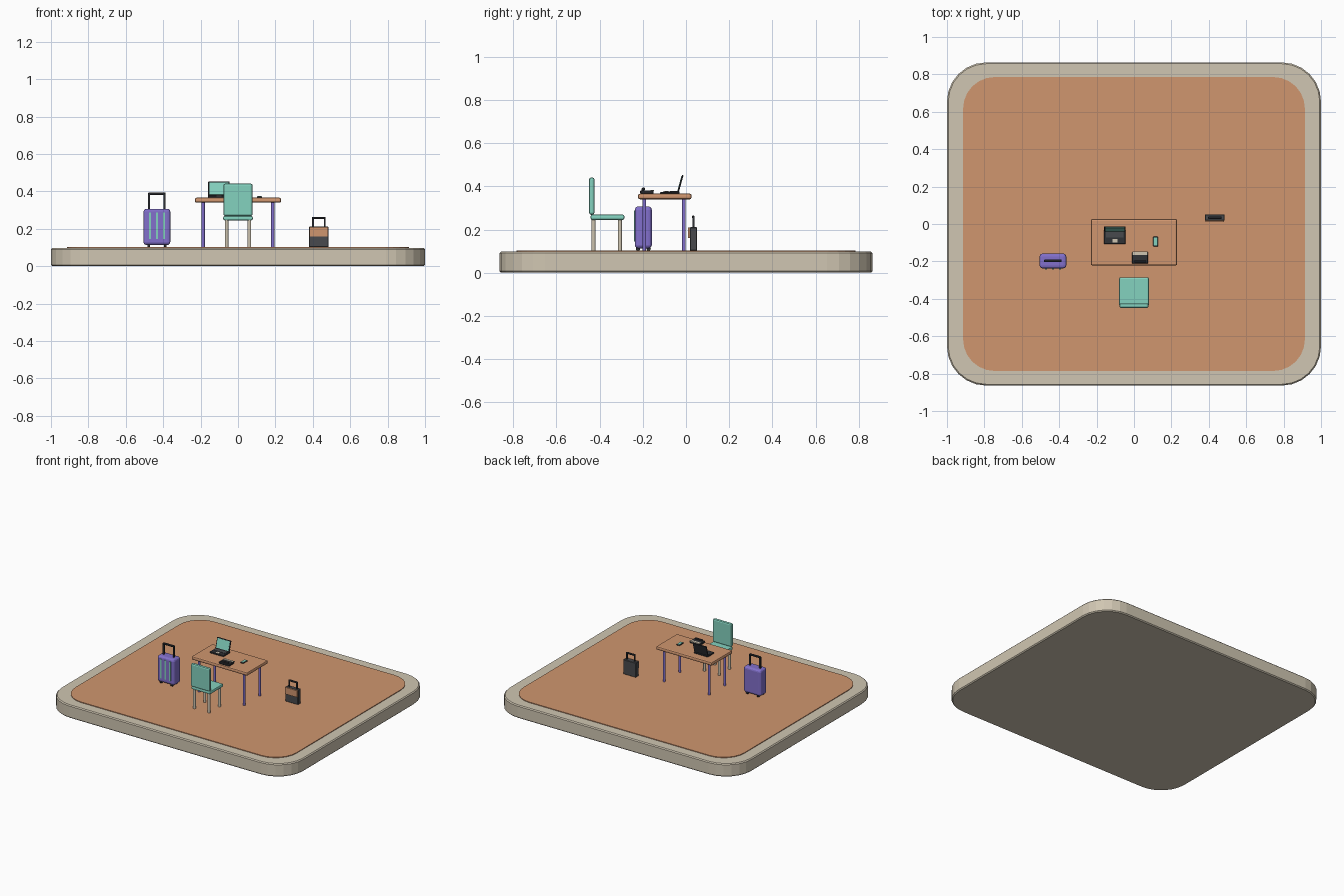
import bpy, bmesh, math
from mathutils import Matrix

if "Cube" in bpy.data.objects:
    bpy.data.objects.remove(bpy.data.objects["Cube"])


def lin(c):
    return c / 12.92 if c <= 0.04045 else ((c + 0.055) / 1.055) ** 2.4


def mat(name, h):
    m = bpy.data.materials.new(name)
    m.diffuse_color = [lin(int(h[i:i + 2], 16) / 255) for i in (0, 2, 4)] + [1]
    m.use_nodes = True
    m.node_tree.nodes["Principled BSDF"].inputs["Base Color"].default_value = m.diffuse_color
    return m


STONE = mat("warm stone", "D0C6B2")
CLAY = mat("clay orange", "D0966F")
TEAL = mat("teal", "84D2BF")
PURPLE = mat("purple", "8270CC")
DARK = mat("charcoal", "303236")
GREY = mat("dark grey", "484A4D")


def finish(name, bm, m):
    bmesh.ops.recalc_face_normals(bm, faces=bm.faces[:])
    me = bpy.data.meshes.new(name)
    bm.to_mesh(me)
    bm.free()
    me.materials.append(m)
    ob = bpy.data.objects.new(name, me)
    bpy.context.collection.objects.link(ob)
    return ob


def box(name, x, y, z, m, bevel=0, seg=2):
    """Box from (min, max) ranges with optional rounded edges."""
    bm = bmesh.new()
    bmesh.ops.create_cube(bm, size=1)
    for v in bm.verts:
        v.co = [(r[0] + r[1]) / 2 + c * (r[1] - r[0]) for r, c in zip((x, y, z), v.co)]
    if bevel:
        bmesh.ops.bevel(bm, geom=bm.edges[:], offset=bevel, segments=seg,
                        profile=0.5, affect='EDGES')
    return finish(name, bm, m)


def cylinder(name, c, r, depth, m, axis='Z', sides=12):
    bm = bmesh.new()
    rot = Matrix.Rotation(math.pi / 2, 4, 'Y') if axis == 'X' else Matrix()
    bmesh.ops.create_cone(bm, cap_ends=True, segments=sides, radius1=r, radius2=r,
                          depth=depth, matrix=Matrix.Translation(c) @ rot)
    return finish(name, bm, m)


def slab(name, hx, hy, r, z0, z1, m, bevel=0, seg=6):
    """Rounded rectangle plate centred on the origin."""
    bm = bmesh.new()
    pts = []
    for k, (sx, sy) in enumerate(((1, 1), (-1, 1), (-1, -1), (1, -1))):
        for i in range(seg + 1):
            a = math.pi / 2 * (k + i / seg)
            pts.append(bm.verts.new((sx * (hx - r) + r * math.cos(a),
                                     sy * (hy - r) + r * math.sin(a), z0)))
    f = bm.faces.new(pts)
    ext = bmesh.ops.extrude_face_region(bm, geom=[f])
    for g in ext["geom"]:
        if isinstance(g, bmesh.types.BMVert):
            g.co.z = z1
    if bevel:
        rim = [e for e in bm.edges if abs(e.verts[0].co.z - e.verts[1].co.z) < 1e-6]
        bmesh.ops.bevel(bm, geom=rim, offset=bevel, segments=1, affect='EDGES')
    return finish(name, bm, m)


def handle(name, x0, x1, y, z0, z1, t, m):
    """Upside-down U handle."""
    for side, x in (("left", x0), ("right", x1 - t)):
        box(f"{name}_{side}_rod", (x, x + t), (y - t / 2, y + t / 2), (z0, z1 - t / 2), m)
    box(f"{name}_grip", (x0, x1), (y - t * 0.7, y + t * 0.7), (z1 - t * 1.3, z1), m, t * 0.3, 1)


# Platform and floor inlay
slab("platform", 1.0, 0.864, 0.21, 0, 0.097, STONE, 0.007)
slab("floor_inlay", 0.914, 0.786, 0.17, 0.09, 0.102, CLAY)
F = 0.101

# Table
box("table_top", (-0.231, 0.231), (-0.222, 0.026), (0.340, 0.366), CLAY, 0.009)
for x in (-0.186, 0.186):
    for y in (-0.193, -0.010):
        cylinder("table_leg", (x, y, (F + 0.345) / 2), 0.0085, 0.345 - F, PURPLE)

# Chair
box("chair_seat", (-0.079, 0.079), (-0.442, -0.285), (0.245, 0.269), TEAL, 0.008)
box("chair_back", (-0.078, 0.078), (-0.449, -0.424), (0.268, 0.441), TEAL, 0.010)
for x in (-0.061, 0.061):
    for y in (-0.428, -0.306):
        cylinder("chair_leg", (x, y, (F + 0.25) / 2), 0.0095, 0.25 - F, STONE)

# Suitcase with stripes, wheels and pull handle
box("suitcase_body", (-0.505, -0.362), (-0.237, -0.158), (0.113, 0.307), PURPLE, 0.016, 3)
for x in (-0.471, -0.4335, -0.396):
    box("suitcase_stripe", (x - 0.006, x + 0.006), (-0.242, -0.235), (0.145, 0.288), TEAL)
for x in (-0.478, -0.389):
    for y in (-0.222, -0.173):
        cylinder("suitcase_wheel", (x, y, F + 0.010), 0.010, 0.014, DARK, 'X')
handle("suitcase_handle", -0.481, -0.387, -0.197, 0.30, 0.394, 0.010, DARK)

# Small bag with front panel
box("bag_body", (0.379, 0.484), (0.018, 0.052), (F, 0.211), GREY, 0.003, 1)
box("bag_front_panel", (0.381, 0.482), (0.010, 0.018), (0.160, 0.210), CLAY)
handle("bag_handle", 0.396, 0.469, 0.034, 0.205, 0.264, 0.009, DARK)

# Laptop: base, keyboard, trackpad and tilted screen
T = 0.366
box("laptop_base", (-0.160, -0.045), (-0.107, -0.030), (T, T + 0.010), DARK, 0.002, 1)
box("laptop_keyboard", (-0.150, -0.055), (-0.073, -0.038), (T + 0.009, T + 0.012), GREY)
box("laptop_trackpad", (-0.116, -0.089), (-0.100, -0.080), (T + 0.009, T + 0.012), STONE)
tilt = Matrix.Translation((-0.1025, -0.037, T + 0.008)) @ Matrix.Rotation(-0.27, 4, 'X')
lid = box("laptop_lid", (-0.0575, 0.0575), (-0.003, 0.004), (0, 0.081), DARK, 0.002, 1)
screen = box("laptop_screen", (-0.051, 0.051), (-0.0045, -0.002), (0.007, 0.075), TEAL)
for ob in (lid, screen):
    ob.data.transform(tilt)

# Small desk device: body, raised front ridge and pale back strip
box("device_body", (-0.011, 0.076), (-0.212, -0.150), (T, T + 0.015), DARK, 0.003, 1)
box("device_ridge", (0.000, 0.065), (-0.206, -0.194), (T + 0.012, T + 0.025), DARK, 0.003, 1)
box("device_back_strip", (-0.008, 0.073), (-0.165, -0.148), (T + 0.012, T + 0.017), STONE)

# Phone
box("phone_body", (0.102, 0.128), (-0.120, -0.068), (T, T + 0.007), DARK, 0.002, 1)
box("phone_screen", (0.105, 0.125), (-0.116, -0.072), (T + 0.006, T + 0.0085), TEAL)
